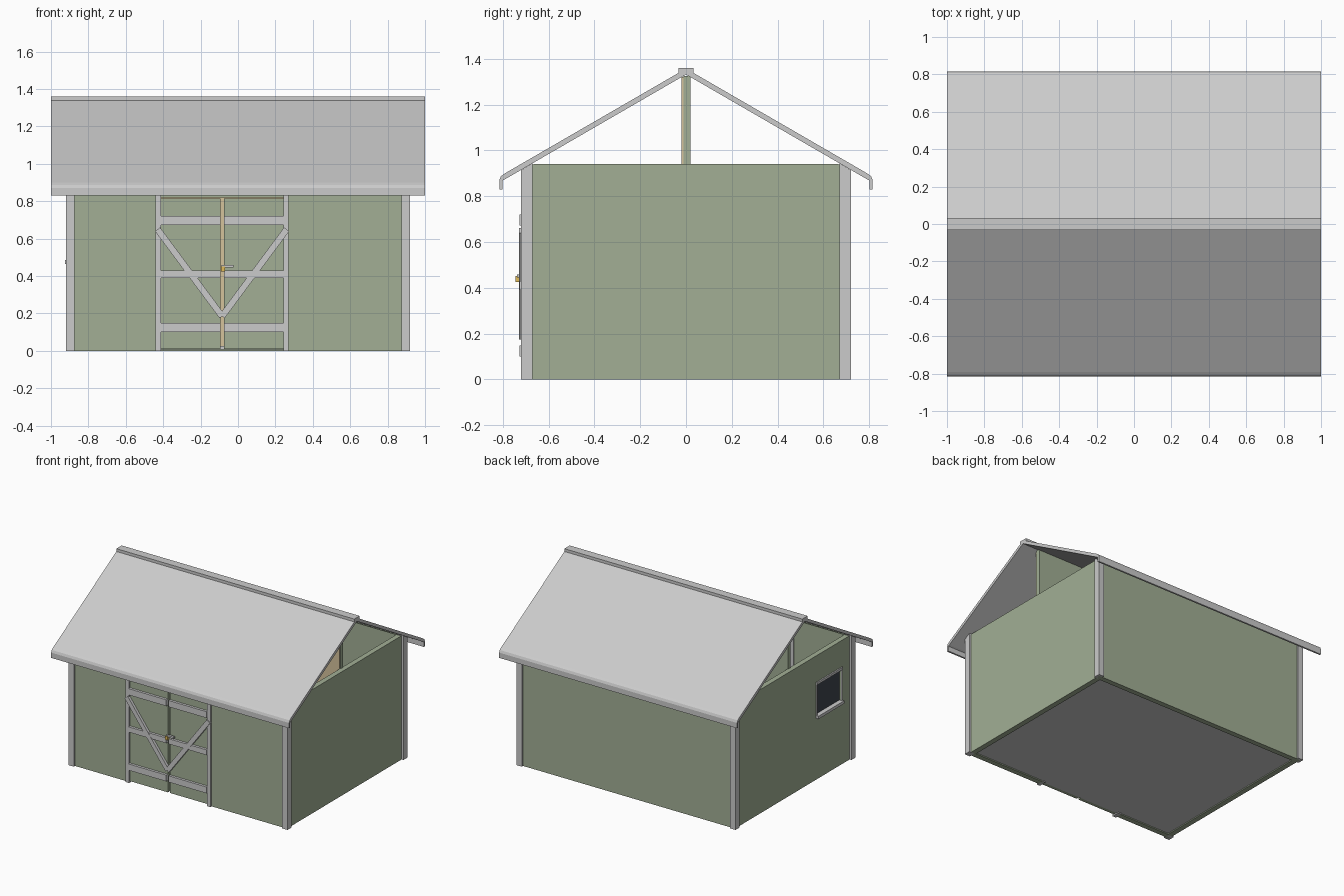
import bpy, bmesh, math
from mathutils import Matrix, Vector

if "Cube" in bpy.data.objects:
    bpy.data.objects.remove(bpy.data.objects["Cube"])


def material(name, rgb):
    m = bpy.data.materials.new(name)
    m.diffuse_color = (*rgb, 1)
    m.use_nodes = True
    m.node_tree.nodes["Principled BSDF"].inputs["Base Color"].default_value = m.diffuse_color
    return m


GREEN = material("green_paint", (0.36, 0.43, 0.30))
TAN = material("bare_wood", (0.66, 0.54, 0.33))
GLASS = material("dark_glass", (0.05, 0.06, 0.075))
BRASS = material("brass", (0.75, 0.5, 0.1))


def finish(name, bm, mat):
    bmesh.ops.recalc_face_normals(bm, faces=bm.faces)
    me = bpy.data.meshes.new(name)
    bm.to_mesh(me)
    bm.free()
    ob = bpy.data.objects.new(name, me)
    bpy.context.collection.objects.link(ob)
    if mat:
        me.materials.append(mat)
    return ob


def under_roof(y):
    return 1.331 - 0.579 * abs(y)


def box(name, x, y, z, mat=None, trim=False):
    """Box from (min, max) ranges; trim cuts the top to the roof slope."""
    bm = bmesh.new()
    bmesh.ops.create_cube(bm, size=1)
    for v in bm.verts:
        v.co = Vector((x[v.co.x > 0], y[v.co.y > 0], z[v.co.z > 0]))
        if trim:
            v.co.z = min(v.co.z, under_roof(v.co.y))
    return finish(name, bm, mat)


def prism_x(name, pts, x0, x1, mat=None):
    """Extrude a (y, z) profile along x."""
    bm = bmesh.new()
    f = bm.faces.new([bm.verts.new((x0, y, z)) for y, z in pts])
    r = bmesh.ops.extrude_face_region(bm, geom=[f])
    moved = [g for g in r["geom"] if isinstance(g, bmesh.types.BMVert)]
    bmesh.ops.translate(bm, verts=moved, vec=(x1 - x0, 0, 0))
    return finish(name, bm, mat)


# Floor
box("floor", (-0.87, 0.87), (-0.68, 0.68), (0.008, 0.025))

# Front wall around the door opening, and plain back wall
F = (-0.705, -0.665)
box("front_wall_left", (-0.905, -0.42), F, (0, 0.94), GREEN, True)
box("front_wall_right", (0.25, 0.905), F, (0, 0.94), GREEN, True)
box("front_wall_lintel", (-0.42, 0.25), F, (0.82, 0.94), GREEN, True)
box("back_wall", (-0.905, 0.905), (0.665, 0.705), (0, 0.94), GREEN, True)

# Side walls, the left one built around the window opening
S = (-0.905, -0.865)
box("right_wall", (0.865, 0.905), (-0.665, 0.665), (0, 0.94), GREEN)
box("left_wall_back", S, (-0.28, 0.665), (0, 0.94), GREEN)
box("left_wall_front", S, (-0.665, -0.57), (0, 0.94), GREEN)
box("left_wall_below", S, (-0.57, -0.28), (0, 0.48), GREEN)
box("left_wall_above", S, (-0.57, -0.28), (0.73, 0.94), GREEN)

# Window
box("window_glass", (-0.89, -0.88), (-0.57, -0.28), (0.48, 0.73), GLASS)
box("window_sill", (-0.925, -0.875), (-0.58, -0.27), (0.465, 0.487))
box("window_head", (-0.915, -0.875), (-0.58, -0.27), (0.722, 0.74))
for side, y in (("front", -0.575), ("back", -0.275)):
    box(f"window_jamb_{side}", (-0.91, -0.875), (y - 0.005, y + 0.005), (0.487, 0.722))

# Partition wall under the ridge
box("partition", (-0.87, 0.87), (-0.012, 0.02), (0.02, 1.325), GREEN)
box("partition_lining", (-0.865, 0.865), (-0.02, -0.012), (0.02, 1.32), TAN)

# Corner posts
for sx in (-1, 1):
    for sy in (-1, 1):
        box("corner_post", sorted((sx * 0.875, sx * 0.92)),
            sorted((sy * 0.67, sy * 0.72)), (0, 0.95), None, True)

# Door frame posts
for x in (-0.44, 0.243):
    box("door_frame_post", (x, x + 0.028), (-0.72, -0.66), (0, 0.91))

# Door leaves with battens and diagonal braces
MID = -0.085
for side, sx in (("left", -1), ("right", 1)):
    xr = sorted((MID + sx * 0.009, MID + sx * 0.328))
    box(f"door_leaf_{side}", xr, (-0.708, -0.68), (0.01, 0.815), GREEN)
    for z0, z1 in ((0.10, 0.148), (0.39, 0.43), (0.672, 0.72)):
        box(f"door_batten_{side}", xr, (-0.727, -0.705), (z0, z1))
    a, b = Vector((MID, 0, 0.185)), Vector((MID + sx * 0.345, 0, 0.65))
    d = b - a
    brace = box(f"door_brace_{side}", (-d.length / 2, d.length / 2),
                (-0.011, 0.011), (-0.017, 0.017))
    c = (a + b) / 2
    brace.matrix_world = (Matrix.Translation((c.x, -0.7175, c.z))
                          @ Matrix.Rotation(-math.atan2(d.z, d.x), 4, 'Y'))

# Latch
box("latch_plate", (-0.092, -0.07), (-0.745, -0.72), (0.425, 0.452), BRASS)
box("latch_bar", (-0.088, -0.025), (-0.738, -0.72), (0.445, 0.458))

# Roof slopes with turned-down eaves, plus ridge cap
for side, s in (("front", -1), ("back", 1)):
    prof = [(0, 1.357), (0.79, 0.9), (0.808, 0.887), (0.815, 0.87), (0.815, 0.83),
            (0.802, 0.83), (0.802, 0.868), (0.79, 0.874), (0, 1.331)]
    prism_x(f"roof_{side}", [(s * y, z) for y, z in prof], -1, 1)
box("ridge_cap", (-1, 1), (-0.032, 0.032), (1.335, 1.36))
